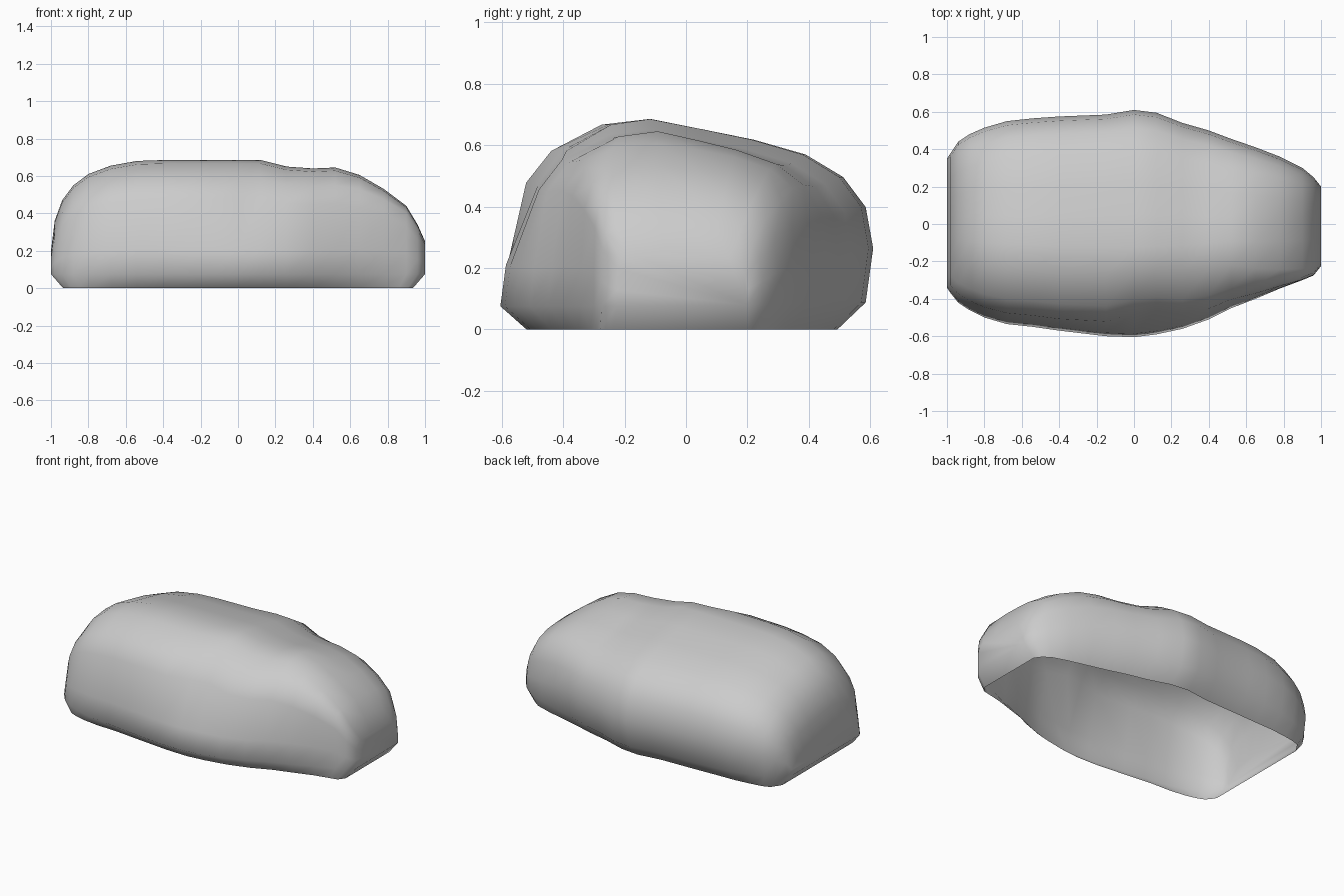
import bpy
import bmesh
from math import exp

cube = bpy.data.objects.get("Cube")
if cube:
    bpy.data.objects.remove(cube, do_unlink=True)

# Stone colour
stone = bpy.data.materials.new("stone_grey")
stone.use_nodes = True
grey = (0.6, 0.6, 0.6, 1)
stone.diffuse_color = grey
stone.node_tree.nodes["Principled BSDF"].inputs["Base Color"].default_value = grey

# Stations along the boulder: x, front edge y, back edge y, crest height
stations = [
    (-1, -.34, .35, .2), (-.98, -.37, .38, .36), (-.94, -.42, .44, .47),
    (-.88, -.46, .48, .55), (-.8, -.5, .515, .61), (-.68, -.535, .55, .655),
    (-.54, -.55, .565, .68), (-.4, -.57, .575, .685), (-.15, -.6, .585, .685),
    (0, -.605, .61, .685), (.12, -.59, .595, .685), (.26, -.56, .54, .65),
    (.4, -.51, .5, .64), (.52, -.45, .455, .645), (.65, -.4, .41, .605),
    (.78, -.345, .36, .53), (.9, -.3, .3, .44), (.96, -.275, .25, .34),
    (1, -.225, .2, .25)]

# Cross-sections as (side, height) fractions, front to back
body = [(-1, 0), (-.97, .22), (-.89, .66), (-.75, .83), (-.47, .97), (-.2, 1),
        (.09, .945), (.36, .89), (.64, .81), (.84, .69), (.96, .53), (1, .31), (.96, .02)]
nose = [(-1, 0), (-1, .3), (-.99, .7), (-.95, .9), (-.8, .98), (-.3, 1),
        (.1, .99), (.4, .97), (.7, .9), (.87, .78), (.96, .58), (1, .31), (1, .02)]

SHOULDER = .075


def section(x, front, back, crest):
    """Points across the boulder, from the front rim over the top to the back rim."""
    blend = min(max((x - .5) / .4, 0), 1)
    # Shallow hollow in the upper front wall, near the middle
    hollow = .13 * exp(-((x - .07) / .17) ** 2)
    points = []
    for (ya, za), (yb, zb) in zip(body, nose):
        side = ya + (yb - ya) * blend
        rise = za + (zb - za) * blend
        if side < -.4 and rise > .5:
            side *= 1 - hollow
        points.append((x, side * (back if side > 0 else -front),
                       SHOULDER + rise * (crest - SHOULDER)))
    # Tucked-in rim on the ground, wider towards the ends
    tuck = 1 - .065 * abs(x) ** 4
    flare = .2 * x ** 6
    rim_front = (x * tuck, front * (.86 + flare), 0)
    rim_back = (x * tuck, back * (.81 + flare), 0)
    return [rim_front] + points + [rim_back]


bm = bmesh.new()
rings = [[bm.verts.new(p) for p in section(*s)] for s in stations]

# Skin between neighbouring sections
for a, b in zip(rings, rings[1:]):
    for i in range(len(a) - 1):
        bm.faces.new((a[i], b[i], b[i + 1], a[i + 1]))

# End walls: a flat panel above a strip that tucks in to the rim
for ring in (rings[0], rings[-1]):
    bm.faces.new(ring[1:-1])
    bm.faces.new((ring[0], ring[1], ring[-2], ring[-1]))

bmesh.ops.recalc_face_normals(bm, faces=bm.faces)
mesh = bpy.data.meshes.new("boulder_shell")
bm.to_mesh(mesh)
bm.free()
mesh.materials.append(stone)
mesh.shade_smooth()
boulder = bpy.data.objects.new("boulder_shell", mesh)
bpy.context.collection.objects.link(boulder)
